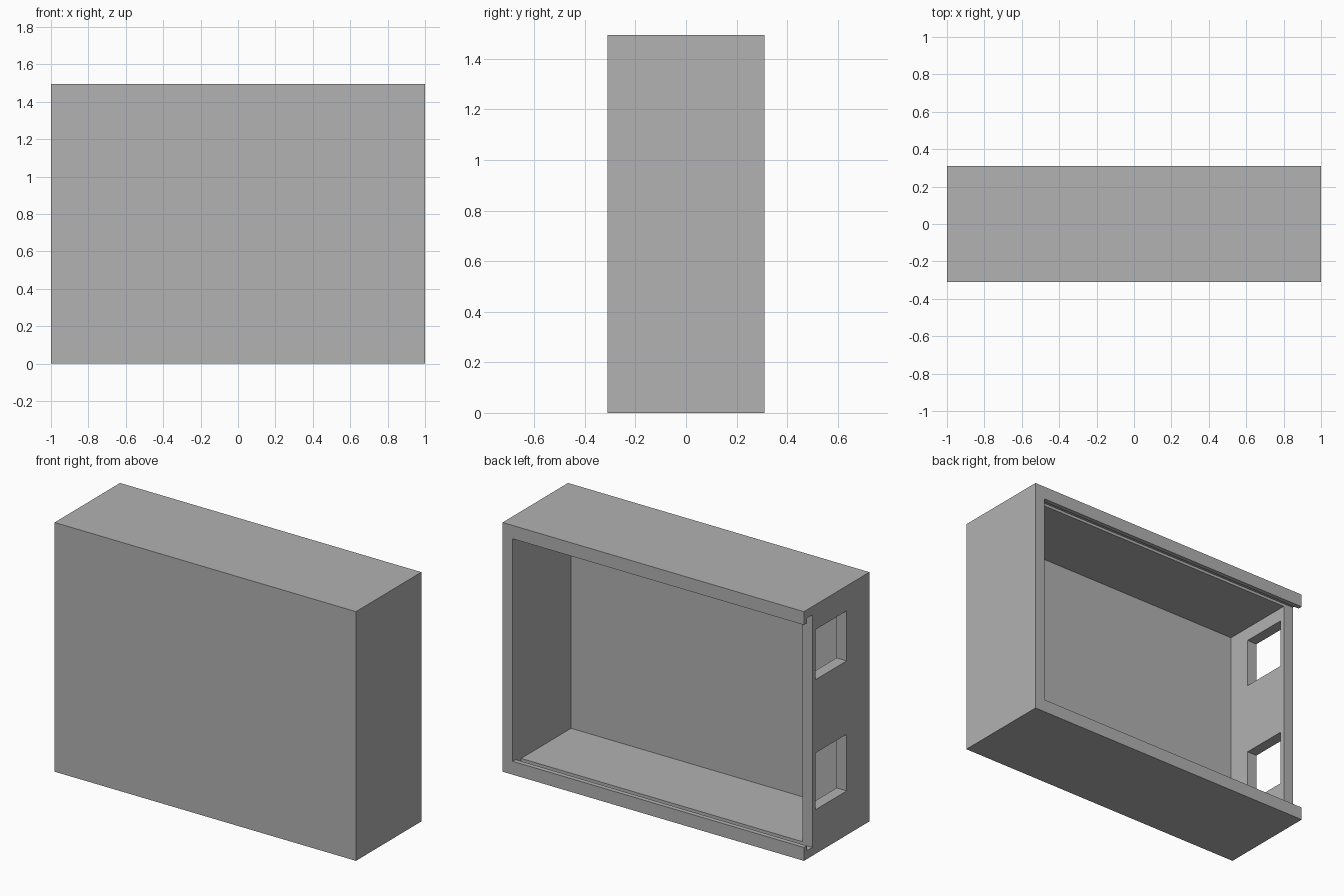
import bpy
import bmesh
from mathutils import Vector

cube = bpy.data.objects.get("Cube")
if cube:
    bpy.data.objects.remove(cube, do_unlink=True)

# Overall size and wall measurements
HX, HY, H = 1.0, 0.31, 1.495
WALL = 0.067
LIP_DEPTH, LIP_HEIGHT = 0.028, 0.08
SLOT_DEPTH, GROOVE = 0.08, 0.05

grey = bpy.data.materials.new("matte_grey")
grey.use_nodes = True
colour = (0.445, 0.445, 0.445, 1)
grey.diffuse_color = colour
grey.node_tree.nodes["Principled BSDF"].inputs["Base Color"].default_value = colour


def prism(name, profile, x0, x1):
    """Extrude a (y, z) outline along x."""
    bm = bmesh.new()
    face = bm.faces.new([bm.verts.new((x0, y, z)) for y, z in profile])
    out = bmesh.ops.extrude_face_region(bm, geom=[face])
    verts = [v for v in out["geom"] if isinstance(v, bmesh.types.BMVert)]
    bmesh.ops.translate(bm, verts=verts, vec=Vector((x1 - x0, 0, 0)))
    bmesh.ops.recalc_face_normals(bm, faces=bm.faces[:])
    mesh = bpy.data.meshes.new(name)
    bm.to_mesh(mesh)
    bm.free()
    mesh.materials.append(grey)
    obj = bpy.data.objects.new(name, mesh)
    bpy.context.collection.objects.link(obj)
    return obj


def block(name, x0, x1, y0, y1, z0, z1):
    return prism(name, [(y0, z0), (y1, z0), (y1, z1), (y0, z1)], x0, x1)


def cut(target, cutter):
    mod = target.modifiers.new(cutter.name, "BOOLEAN")
    mod.operation = "DIFFERENCE"
    mod.solver = "EXACT"
    mod.object = cutter
    bpy.context.view_layer.objects.active = target
    bpy.ops.object.modifier_apply(modifier=mod.name)
    bpy.data.objects.remove(cutter, do_unlink=True)


# Solid case
case = block("case_shell", -HX, HX, -HY, HY, 0, H)

# Lid track: wide groove behind a pair of lips, open at one end
seat, lip, beyond = HY - SLOT_DEPTH, HY - LIP_DEPTH, HY + 0.1
track = [(seat, GROOVE), (lip, GROOVE), (lip, LIP_HEIGHT), (beyond, LIP_HEIGHT)]
track += [(y, H - z) for y, z in reversed(track)]
cut(case, prism("lid_track_cutter", track, -HX - 0.1, HX - WALL))

# Hollow interior
cut(case, block("cavity_cutter", WALL - HX, HX - WALL, WALL - HY, seat + 0.02,
                WALL, H - WALL))

# Two rectangular ports through the end wall
for name, z0, z1 in (("lower", 0.265, 0.605), ("upper", 1.045, 1.345)):
    cut(case, block(name + "_port_cutter", -HX - 0.1, 0.1 - HX, -0.095, 0.2, z0, z1))
